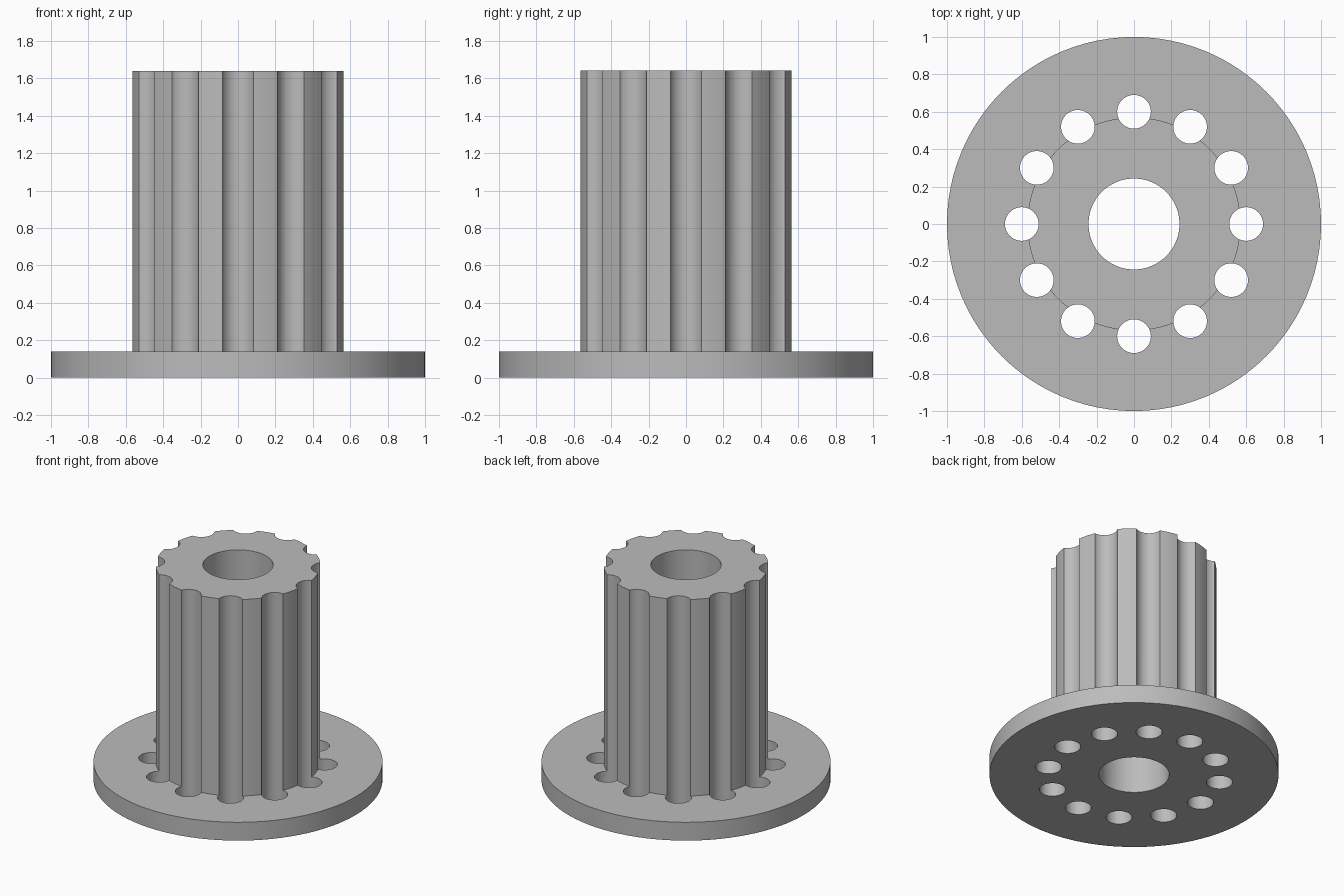
import bpy
import bmesh
from math import pi
from mathutils import Matrix

FLANGE_R, HUB_R, BORE_R = 1.0, 0.57, 0.243
FLANGE_TOP, HUB_TOP = 0.14, 1.64
HOLES, HOLE_RING, HOLE_R = 12, 0.6, 0.09

cube = bpy.data.objects.get("Cube")
if cube:
    bpy.data.objects.remove(cube, do_unlink=True)


def make_object(name, bm):
    bmesh.ops.recalc_face_normals(bm, faces=bm.faces)
    mesh = bpy.data.meshes.new(name)
    bm.to_mesh(mesh)
    bm.free()
    obj = bpy.data.objects.new(name, mesh)
    bpy.context.collection.objects.link(obj)
    return obj


# Plain grey material
grey = bpy.data.materials.new("grey")
grey.use_nodes = True
color = (0.5, 0.5, 0.5, 1)
grey.diffuse_color = color
grey.node_tree.nodes["Principled BSDF"].inputs["Base Color"].default_value = color

# Flange, hub and bore turned from one stepped profile
profile = [(BORE_R, 0), (FLANGE_R, 0), (FLANGE_R, FLANGE_TOP),
           (HUB_R, FLANGE_TOP), (HUB_R, HUB_TOP), (BORE_R, HUB_TOP)]
bm = bmesh.new()
ring = [bm.verts.new((r, 0, z)) for r, z in profile]
edges = [bm.edges.new((a, b)) for a, b in zip(ring, ring[1:] + ring[:1])]
bmesh.ops.spin(bm, geom=ring + edges, cent=(0, 0, 0), axis=(0, 0, 1),
               angle=2 * pi, steps=96, use_merge=True)
bmesh.ops.remove_doubles(bm, verts=bm.verts, dist=0.0001)
body = make_object("flanged_fluted_hub", bm)
body.data.materials.append(grey)

# Ring of rods that drill the flange and flute the hub
bm = bmesh.new()
for i in range(HOLES):
    place = (Matrix.Rotation(2 * pi * i / HOLES, 4, "Z")
             @ Matrix.Translation((HOLE_RING, 0, HUB_TOP / 2)))
    bmesh.ops.create_cone(bm, cap_ends=True, segments=40, radius1=HOLE_R,
                          radius2=HOLE_R, depth=HUB_TOP + 0.4, matrix=place)
cutter = make_object("hole_cutter", bm)
cutter.hide_render = True

cut = body.modifiers.new("holes", "BOOLEAN")
cut.operation = "DIFFERENCE"
cut.solver = "EXACT"
cut.object = cutter

# Apply the cut, then smooth the curved walls
bpy.ops.object.select_all(action="DESELECT")
body.select_set(True)
bpy.context.view_layer.objects.active = body
bpy.ops.object.modifier_apply(modifier=cut.name)
bpy.data.objects.remove(cutter, do_unlink=True)
bpy.ops.object.shade_smooth_by_angle(angle=pi / 6)
